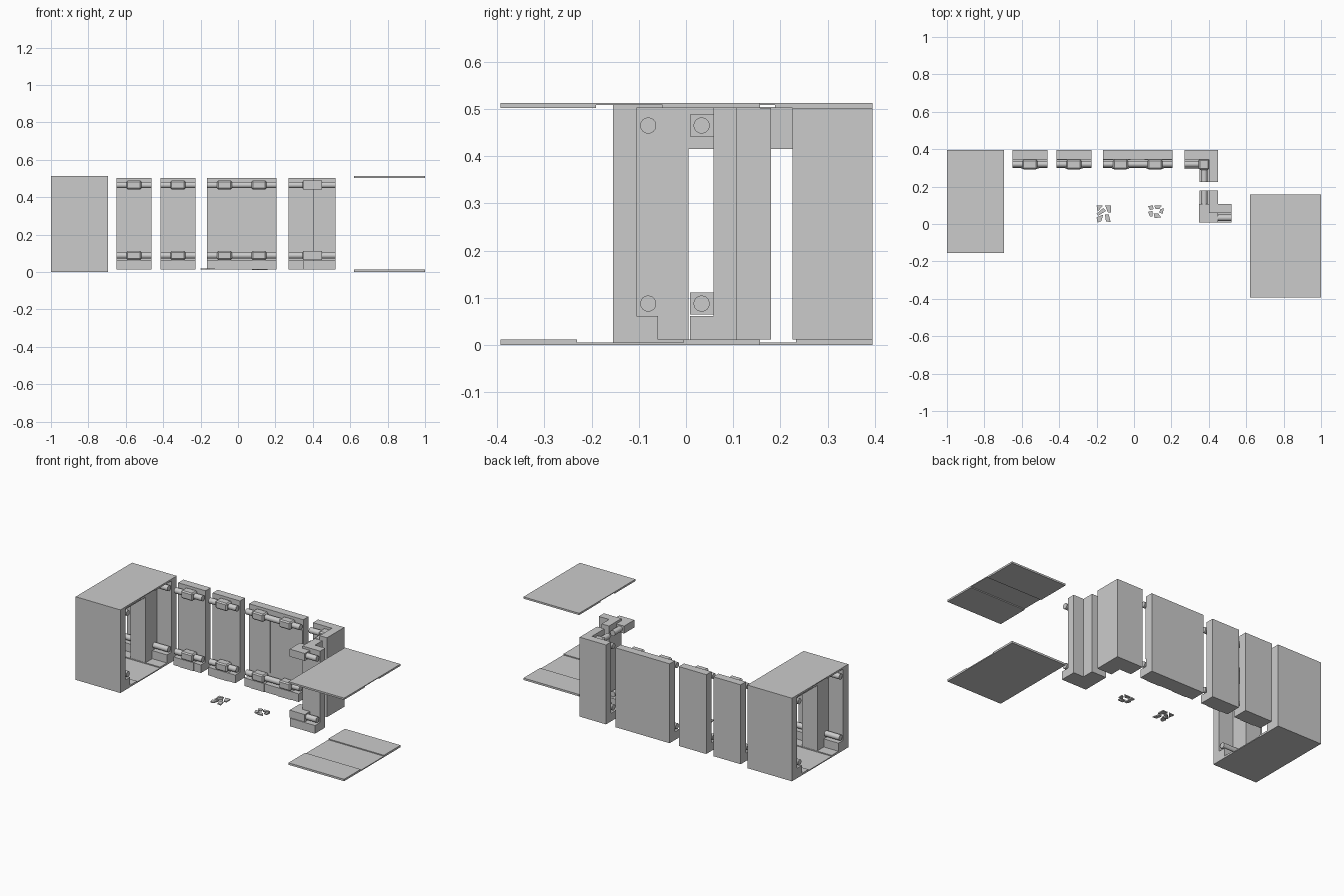
import bpy, bmesh, math
from mathutils import Vector

if "Cube" in bpy.data.objects:
    bpy.data.objects.remove(bpy.data.objects["Cube"])

WALL_Z0, WALL_Z1 = 0.012, 0.502     # wall height range
SLAB, PIPE, FOOT = 0.05, 0.075, 0.10  # depths measured in from the outer face
PIPE_Z = (0.088, 0.465)


def finish(bm, name):
    bmesh.ops.recalc_face_normals(bm, faces=bm.faces)
    me = bpy.data.meshes.new(name)
    bm.to_mesh(me)
    bm.free()
    ob = bpy.data.objects.new(name, me)
    bpy.context.collection.objects.link(ob)
    return ob


def box(name, x, y, z, bevel=0):
    (x0, x1), (y0, y1), (z0, z1) = sorted(x), sorted(y), sorted(z)
    bm = bmesh.new()
    bmesh.ops.create_cube(bm, size=1)
    for v in bm.verts:
        v.co = ((x0 + x1) / 2 + v.co.x * (x1 - x0),
                (y0 + y1) / 2 + v.co.y * (y1 - y0),
                (z0 + z1) / 2 + v.co.z * (z1 - z0))
    ob = finish(bm, name)
    if bevel:
        mod = ob.modifiers.new("chamfer", 'BEVEL')
        mod.width, mod.segments = bevel, 1
    return ob


def extrude(name, pts, vec):
    """Closed polygon pushed along a vector."""
    bm = bmesh.new()
    face = bm.faces.new([bm.verts.new(p) for p in pts])
    new = bmesh.ops.extrude_face_region(bm, geom=[face])["geom"]
    bmesh.ops.translate(bm, vec=vec, verts=[g for g in new if isinstance(g, bmesh.types.BMVert)])
    return finish(bm, name)


def pipe(name, a, b, r=0.017):
    a, b = Vector(a), Vector(b)
    bpy.ops.mesh.primitive_cylinder_add(vertices=24, radius=r, depth=(b - a).length,
                                        location=(a + b) / 2)
    ob = bpy.context.object
    ob.name = name
    ob.rotation_euler = (b - a).to_track_quat('Z', 'Y').to_euler()
    bpy.ops.object.shade_smooth_by_angle(angle=math.radians(40))
    return ob


def wall(name, x0, x1, outer, inward, modules=1):
    """Straight wall: slab, plinth, two pipes and a clamp per module."""
    d = lambda k: outer + inward * k
    box(name + "_slab", (x0, x1), (outer, d(SLAB)), (WALL_Z0, WALL_Z1))
    box(name + "_plinth", (x0, x1), (d(SLAB), d(FOOT - .004)), (WALL_Z0, 0.062))
    step = (x1 - x0) / modules
    for i in range(modules):
        c = x0 + step * (i + .5)
        box(name + "_plinth_block", (c - .045, c + .045), (d(SLAB), d(FOOT)), (WALL_Z0, 0.064))
        for z in PIPE_Z:
            box(name + "_pipe_clamp", (c - .04, c + .04), (d(SLAB), d(FOOT + .003)),
                (z - .024, z + .024), .007)
    for z in PIPE_Z:
        pipe(name + "_pipe", (x0, d(PIPE), z), (x1, d(PIPE), z))


def deck(name, x, yc):
    """Floor plate with sunken walkway and ceiling plate with a shallow groove."""
    h = 0.275
    prof = [(-h, 0), (h, 0), (h, .012), (.113, .012), (.113, .006),
            (-.113, .006), (-.113, .012), (-h, .012)]
    extrude(name + "_floor", [(x[0], yc + y, z) for y, z in prof], (x[1] - x[0], 0, 0))
    prof = [(-h, .513), (h, .513), (h, .502), (.068, .502), (.068, .508),
            (-.073, .508), (-.073, .502), (-h, .502)]
    extrude(name + "_ceiling", [(x[0], yc + y, z) for y, z in prof], (x[1] - x[0], 0, 0))


# Corridor section with a doorway inside
deck("corridor", (-1, -.695), .12)
wall("corridor_front_wall", -1, -.695, -.155, 1)
wall("corridor_back_wall", -1, -.695, .395, -1)
frame = [(-.106, .007), (.005, .007), (.005, .415), (.235, .415), (.235, .007),
         (.346, .007), (.346, .504), (-.106, .504)]
extrude("doorway_frame", [(-.90, y, z) for y, z in frame], (.105, 0, 0))

# Loose floor and ceiling plates
deck("loose", (.62, 1), -.118)

# Straight walls
wall("plain_wall", -.65, -.463, .395, -1)
wall("seam_wall", -.415, -.228, .395, -1)
wall("wide_wall", -.165, .205, .395, -1, modules=2)
for name, a, b in (("seam_panel", -.413, -.305), ("wide_panel_left", -.163, -.02),
                   ("wide_panel_right", .055, .203)):
    box(name, (a, b), (.345, .341), (.114, .438))


def l_shape(name, pts, z):
    return extrude(name, [(x, y, z[0]) for x, y in pts], (0, 0, z[1] - z[0]))


# Inner corner wall
l_shape("inner_corner_slab", [(.27, .395), (.45, .395), (.45, .225), (.40, .225),
                              (.40, .345), (.27, .345)], (WALL_Z0, WALL_Z1))
l_shape("inner_corner_plinth", [(.27, .345), (.40, .345), (.40, .225), (.35, .225),
                                (.35, .295), (.27, .295)], (WALL_Z0, .062))
for z in PIPE_Z:
    pipe("inner_corner_pipe_x", (.27, .32, z), (.375, .32, z))
    pipe("inner_corner_pipe_y", (.375, .225, z), (.375, .32, z))
    box("inner_corner_clamp", (.345, .402), (.29, .347), (z - .024, z + .024), .007)

# Outer corner wall
l_shape("outer_corner_slab", [(.40, .058), (.52, .058), (.52, .108), (.45, .108),
                              (.45, .18), (.40, .18)], (WALL_Z0, WALL_Z1))
l_shape("outer_corner_plinth", [(.35, .008), (.52, .008), (.52, .058), (.40, .058),
                                (.40, .18), (.35, .18)], (WALL_Z0, .062))
for z in PIPE_Z:
    pipe("outer_corner_pipe_x", (.375, .033, z), (.52, .033, z))
    pipe("outer_corner_pipe_y", (.375, .033, z), (.375, .18, z))
    l_shape("outer_corner_clamp", [(.347, .008), (.45, .008), (.45, .058), (.40, .058),
                                   (.40, .108), (.347, .108)], (z - .023, z + .023))

# Small flat debris on the ground
shards = {
    "debris_left": (.012, [[(-.2, .1), (-.165, .1), (-.195, .065)],
                           [(-.155, .1), (-.122, .1), (-.122, .06), (-.14, .062)],
                           [(-.2, .055), (-.165, .085), (-.15, .07), (-.19, .045)],
                           [(-.2, .035), (-.165, .05), (-.175, .015), (-.195, .008)],
                           [(-.155, .05), (-.135, .05), (-.125, .01), (-.15, .015)]]),
    "debris_right": (.010, [[(.075, .095), (.1, .1), (.105, .08), (.085, .075)],
                            [(.11, .1), (.15, .1), (.135, .08), (.112, .082)],
                            [(.14, .078), (.158, .085), (.155, .055), (.135, .06)],
                            [(.105, .055), (.13, .056), (.145, .035), (.11, .032)],
                            [(.075, .065), (.098, .07), (.1, .04), (.085, .04)]]),
}
for name, (z, polys) in shards.items():
    for poly in polys:
        l_shape(name, poly, (z, z + .007))
